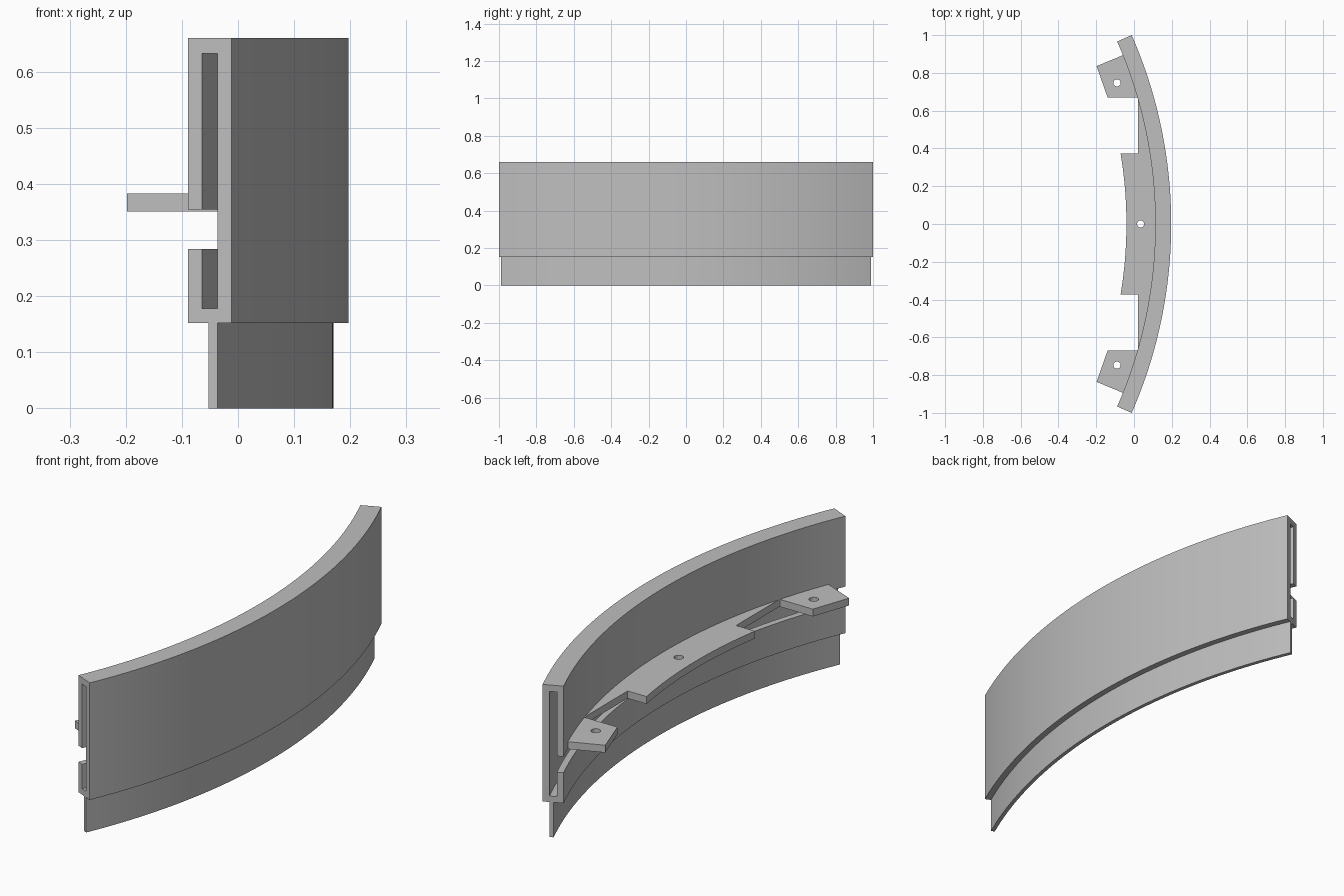
import bpy, bmesh
from math import sin, cos, asin, radians, sqrt

cube = bpy.data.objects.get("Cube")
if cube:
    bpy.data.objects.remove(cube, do_unlink=True)

grey = bpy.data.materials.new("light grey")
grey.use_nodes = True
colour = (0.52, 0.52, 0.52, 1)
grey.diffuse_color = colour
grey.node_tree.nodes["Principled BSDF"].inputs["Base Color"].default_value = colour

# Radii shared by the curved parts, measured from the arc centre
CENTRE = -2.3
OUTER, OUTER_IN, INNER_OUT, INNER = 2.497, 2.47, 2.44, 2.413
SKIRT_IN = 2.453
HALF = asin(1 / OUTER)
STEPS = 48


def polar(r, a):
    return CENTRE + r * cos(a), r * sin(a)


def arc(r, a0, a1, n):
    return [polar(r, a0 + (a1 - a0) * i / n) for i in range(n + 1)]


def finish(name, bm):
    bmesh.ops.recalc_face_normals(bm, faces=bm.faces)
    mesh = bpy.data.meshes.new(name)
    bm.to_mesh(mesh)
    bm.free()
    mesh.materials.append(grey)
    ob = bpy.data.objects.new(name, mesh)
    bpy.context.collection.objects.link(ob)
    return ob


def smooth(ob):
    bpy.ops.object.select_all(action='DESELECT')
    ob.select_set(True)
    bpy.context.view_layer.objects.active = ob
    bpy.ops.object.shade_smooth_by_angle(angle=radians(25))


# Curved hollow panel with slotted inner wall and thin skirt: swept section
section = [(OUTER, 0.66), (OUTER, 0.152), (OUTER_IN, 0.152), (OUTER_IN, 0),
           (SKIRT_IN, 0), (SKIRT_IN, 0.152), (INNER, 0.152), (INNER, 0.284),
           (INNER_OUT, 0.284), (INNER_OUT, 0.178), (OUTER_IN, 0.178),
           (OUTER_IN, 0.632), (INNER_OUT, 0.632), (INNER_OUT, 0.354),
           (INNER, 0.354), (INNER, 0.66)]
bm = bmesh.new()
rings = []
for i in range(STEPS + 1):
    a = -HALF + 2 * HALF * i / STEPS
    rings.append([bm.verts.new((*polar(r, a), z)) for r, z in section])
for r0, r1 in zip(rings, rings[1:]):
    for j in range(len(section)):
        k = (j + 1) % len(section)
        bm.faces.new((r0[j], r0[k], r1[k], r1[j]))
bm.faces.new(rings[0])
bm.faces.new(rings[-1])
smooth(finish("curved_panel", bm))

# Mounting plate: two end tabs and a curved centre tongue
LOW, HIGH = 0.351, 0.383
tab = [(0.02, 0.372), (0.02, 0.67), (-0.14, 0.67), (-0.198, 0.836)]
tip = asin(0.894 / INNER)
tongue = asin(0.372 / 2.26)
outline = arc(2.26, -tongue, tongue, 16) + tab
outline += arc(INNER_OUT, tip, -tip, 40)
outline += [(x, -y) for x, y in reversed(tab)]
bm = bmesh.new()
base = bm.faces.new([bm.verts.new((x, y, LOW)) for x, y in outline])
grown = bmesh.ops.extrude_face_region(bm, geom=[base])
bmesh.ops.translate(bm, vec=(0, 0, HIGH - LOW),
                    verts=[g for g in grown["geom"] if isinstance(g, bmesh.types.BMVert)])
plate = finish("mounting_plate", bm)

# Screw holes
bm = bmesh.new()
for x, y in ((-0.09, -0.747), (0.035, 0), (-0.09, 0.747)):
    made = bmesh.ops.create_cone(bm, cap_ends=True, segments=24,
                                 radius1=0.019, radius2=0.019, depth=0.2)
    bmesh.ops.translate(bm, verts=made["verts"], vec=(x, y, (LOW + HIGH) / 2))
cutter = finish("hole_cutter", bm)
cutter.hide_render = True
cut = plate.modifiers.new("screw_holes", 'BOOLEAN')
cut.operation = 'DIFFERENCE'
cut.solver = 'EXACT'
cut.object = cutter
bpy.context.view_layer.objects.active = plate
bpy.ops.object.modifier_apply(modifier=cut.name)
bpy.data.objects.remove(cutter, do_unlink=True)
smooth(plate)
